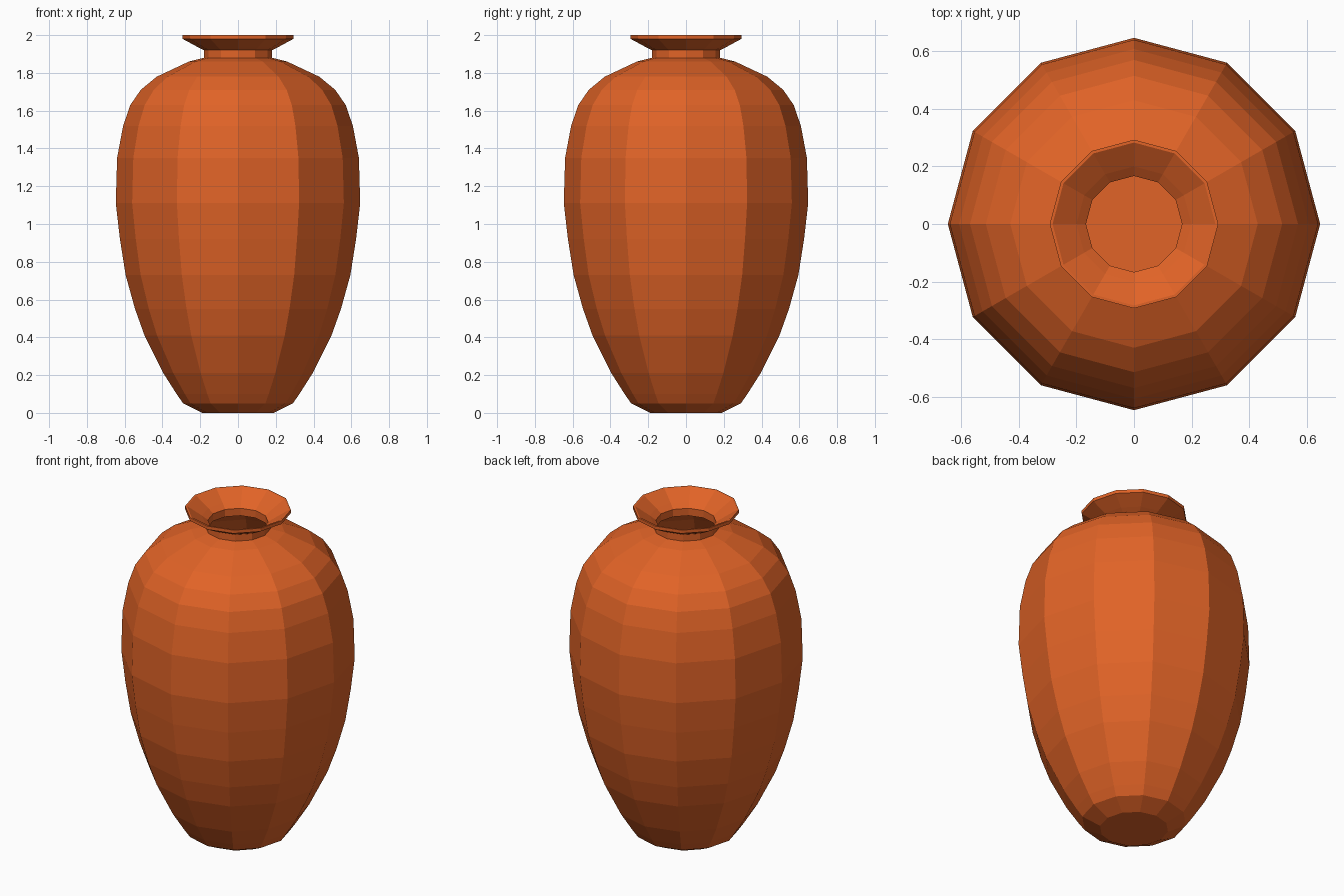
import bpy
import bmesh
from math import cos, sin, tau

cube = bpy.data.objects.get("Cube")
if cube:
    bpy.data.objects.remove(cube, do_unlink=True)

SIDES = 12

clay = bpy.data.materials.new("terracotta")
clay.use_nodes = True
color = (0.75, 0.125, 0.02, 1)
clay.diffuse_color = color
clay.node_tree.nodes["Principled BSDF"].inputs["Base Color"].default_value = color


def lathe(name, profile):
    """Spin a (radius, height) profile into a faceted body, capped at both ends."""
    bm = bmesh.new()
    rings = [[bm.verts.new((r * cos(tau * i / SIDES), r * sin(tau * i / SIDES), z))
              for i in range(SIDES)] for r, z in profile]
    for low, high in zip(rings, rings[1:]):
        for i in range(SIDES):
            j = (i + 1) % SIDES
            bm.faces.new((low[i], low[j], high[j], high[i]))
    bm.faces.new(rings[0][::-1])
    bm.faces.new(rings[-1])
    mesh = bpy.data.meshes.new(name)
    bm.to_mesh(mesh)
    bm.free()
    mesh.materials.append(clay)
    obj = bpy.data.objects.new(name, mesh)
    bpy.context.collection.objects.link(obj)
    return obj


# Outer wall: foot, belly and shoulder
belly = [(0.19, 0), (0.29, 0.05), (0.325, 0.1), (0.395, 0.21), (0.495, 0.41),
         (0.545, 0.55), (0.595, 0.73), (0.625, 0.92), (0.647, 1.11),
         (0.64, 1.35), (0.608, 1.52), (0.57, 1.63), (0.515, 1.71),
         (0.43, 1.78), (0.26, 1.86)]

# Narrow neck and flared lip, then down inside the neck
neck = [(0.18, 1.88), (0.18, 1.92), (0.21, 1.935), (0.293, 1.98), (0.293, 2.0),
        (0.283, 2.0), (0.2, 1.945), (0.167, 1.92), (0.167, 1.875)]

# Thin inner wall follows the belly back down to the floor
inside = [(r - 0.015, z - 0.012) for r, z in reversed(belly[2:])] + [(0.27, 0.06), (0.18, 0.02)]

lathe("vase", belly + neck + inside)
